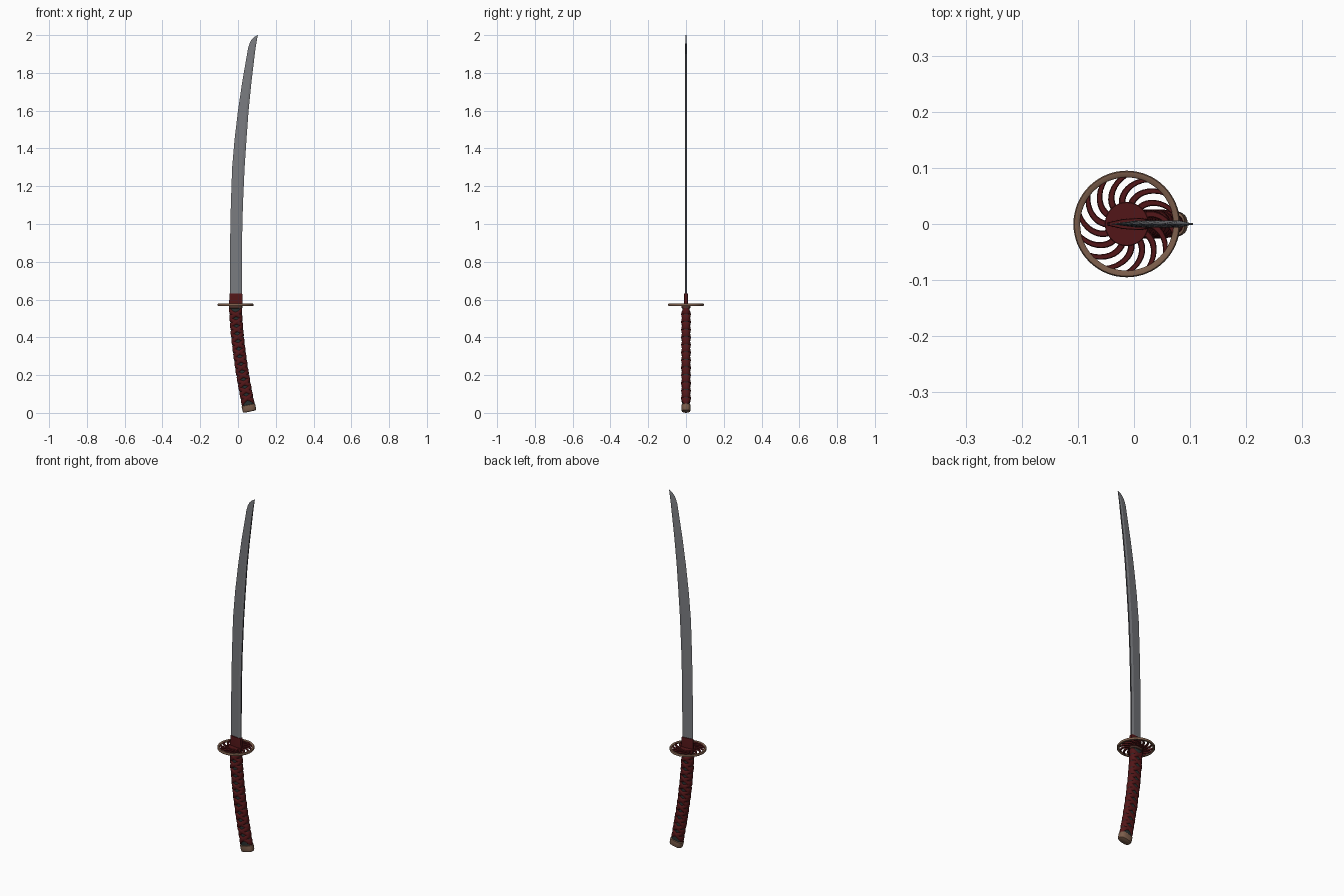
import bpy, bmesh, math
from mathutils import Vector

if "Cube" in bpy.data.objects:
    bpy.data.objects.remove(bpy.data.objects["Cube"])


def mat(name, r, g, b):
    m = bpy.data.materials.new(name)
    m.diffuse_color = (r, g, b, 1)
    m.use_nodes = True
    m.node_tree.nodes["Principled BSDF"].inputs["Base Color"].default_value = m.diffuse_color
    return m


STEEL = mat("steel", 0.19, 0.195, 0.21)
SPINE = mat("dark steel", 0.06, 0.06, 0.068)
RED = mat("dark red", 0.085, 0.008, 0.009)
TAN = mat("bronze", 0.2, 0.11, 0.07)
BROWN = mat("dark bronze", 0.085, 0.035, 0.026)
CORE = mat("dark grip skin", 0.02, 0.028, 0.028)


def finish(name, bm, mats, angle=35):
    bmesh.ops.recalc_face_normals(bm, faces=bm.faces)
    me = bpy.data.meshes.new(name)
    bm.to_mesh(me)
    bm.free()
    ob = bpy.data.objects.new(name, me)
    bpy.context.collection.objects.link(ob)
    for m in mats:
        me.materials.append(m)
    bpy.ops.object.select_all(action='DESELECT')
    ob.select_set(True)
    bpy.context.view_layer.objects.active = ob
    bpy.ops.object.shade_smooth_by_angle(angle=math.radians(angle))
    return ob


def loft(bm, rings, closed=True, caps=True, loop=False, rule=None):
    """Skin a list of equal-length rings; rule(j) gives the material of column j."""
    vs = [[bm.verts.new(p) for p in r] for r in rings]
    n = len(vs[0])
    pairs = list(zip(vs, vs[1:])) + ([(vs[-1], vs[0])] if loop else [])
    for a, b in pairs:
        for j in range(n if closed else n - 1):
            k = (j + 1) % n
            f = bm.faces.new((a[j], a[k], b[k], b[j]))
            if rule:
                f.material_index = rule(j)
    if caps:
        bm.faces.new(vs[0])
        bm.faces.new(vs[-1])


# --- Blade: cutting edge on the left, ridge, spine on the right
ZS = [.57, .9, 1.1, 1.3, 1.45, 1.6, 1.75, 1.9, 1.93, 1.955, 1.975, 1.99, 2.0]
EDGE = [-.044, -.042, -.038, -.031, -.018, .0, .022, .048, .053, .061, .071, .085, .103]
BACK = [.02, .021, .026, .035, .045, .056, .071, .089, .093, .097, .1005, .103, .105]
rings = []
for z, e, b in zip(ZS, EDGE, BACK):
    k = 1 if z <= 1.9 else max(.1, (2.0 - z) / .1) ** .6
    w = b - e
    r = e + w * .78
    rings.append([(e, 0, z), (r, -.0065 * k, z), (b, -.004 * k, z),
                  (b, .004 * k, z), (r, .0065 * k, z)])
bm = bmesh.new()
loft(bm, rings, rule=lambda j: 1 if j == 2 else 0)
finish("blade", bm, [STEEL, SPINE], 5)

# --- Blade collar just above the guard
bm = bmesh.new()
prof = [(-.047, .003), (-.02, .009), (.012, .011), (.024, .009)]
rings = []
for z, k in ((.57, 1), (.628, .96), (.633, .9)):
    rings.append([(-.012 + (x + .012) * k, -y * k, z) for x, y in prof] +
                 [(-.012 + (x + .012) * k, y * k, z) for x, y in reversed(prof)])
loft(bm, rings)
finish("blade_collar", bm, [RED], 30)

# --- Guard: rim, hub and swirling spokes
GX, GZ, R = -.013, .572, .095
bm = bmesh.new()
sec = [(.083, -.004), (.085, -.006), (.093, -.006), (.095, -.003),
       (.095, .003), (.093, .006), (.085, .006), (.083, .004)]
rings = []
for i in range(64):
    a = math.tau * i / 64
    rings.append([(GX + r * math.cos(a), r * math.sin(a), GZ + h) for r, h in sec])
loft(bm, rings, caps=False, loop=True)
finish("guard_rim", bm, [TAN], 50)

bm = bmesh.new()
loft(bm, [[(GX + r * math.cos(math.tau * i / 48), r * math.sin(math.tau * i / 48), GZ + h)
           for i in range(48)] for r, h in ((.038, -.006), (.039, -.005), (.039, .005), (.038, .006))])
finish("guard_hub", bm, [RED])

bm = bmesh.new()
SPOKES = 14
for i in range(SPOKES):
    rings = []
    for j in range(9):
        u = j / 8
        r = .036 + .049 * u
        a = math.tau * i / SPOKES - .62 * u ** 1.5
        da = (.0058 + .0022 * u) / r
        rings.append([(GX + r * math.cos(a + s * da), r * math.sin(a + s * da), GZ + h)
                      for s, h in ((-1, -.0025), (-.7, -.0045), (.7, -.0045), (1, -.0025),
                                   (1, .0025), (.7, .0045), (-.7, .0045), (-1, .0025))])
    loft(bm, rings)
finish("guard_spokes", bm, [RED], 40)


# --- Handle: points on a curved oval grip; s runs 0 (guard) to 1 (pommel)
A, B = .0315, .0195


def axis(s):
    return Vector((-.013 + .075 * s ** 1.6, 0, .567 - .5605 * s))


def grip(s, t, off=0.0, k=1.0):
    slope = .12 * max(s, 0) ** .6 / .5605
    side = Vector((1, 0, slope)).normalized()
    c, n = math.cos(t), math.sin(t)
    x = math.copysign(abs(c) ** .75, c) * (A + off) * k
    y = math.copysign(abs(n) ** .75, n) * (B + off) * k
    return axis(s) + side * x + Vector((0, y, 0))


def sleeve(name, stations, m):
    bm = bmesh.new()
    loft(bm, [[grip(s, math.tau * i / 32, off, k) for i in range(32)]
              for s, off, k in stations])
    finish(name, bm, [m], 40)


sleeve("handle_core", [(i / 24 * .96, 0, 1) for i in range(25)], CORE)
sleeve("handle_collar", [(0, .004, 1), (.02, .004, 1), (.024, .002, 1)], BROWN)
sleeve("pommel_cap", [(.935, .001, 1), (.938, .005, 1), (.96, .005, 1), (.985, .0045, 1),
                      (.996, .002, 1), (1.0, -.001, .93)], TAN)

# Crossing wrap ribbons leaving diamonds open along the front and back
N = 12
P = .072
bm = bmesh.new()
for k in range(N):
    for face in (-1, 1):
        for d in (0, 1):
            rings = []
            for j in range(17):
                t = math.pi * j / 16
                f = (1 - math.cos(t)) / 2
                if d:
                    f = 1 - f
                mid = .046 + (k + f) * P
                hw = P * (.5 - .2 * math.sin(t))
                lift = .0032 + .0022 * math.sin(t) ** 4
                if (d == 1) == (k % 2 == 0):
                    lift += .0008 * math.sin(t)
                rings.append([grip(mid + v * hw, face * t, -.0005 + h * lift)
                              for v, h in ((-1, 0), (-.75, .85), (0, 1.1), (.75, .85), (1, 0))])
            loft(bm, rings, closed=False, caps=False)
            # keep ribbon normals pointing away from the grip
finish("handle_wrap", bm, [RED], 50)
me = bpy.data.objects["handle_wrap"].data
bm = bmesh.new()
bm.from_mesh(me)
for f in bm.faces:
    c = f.calc_center_median()
    s = min(max((.567 - c.z) / .5605, 0), 1)
    if f.normal.dot(c - axis(s)) < 0:
        f.normal_flip()
bm.to_mesh(me)
bm.free()
